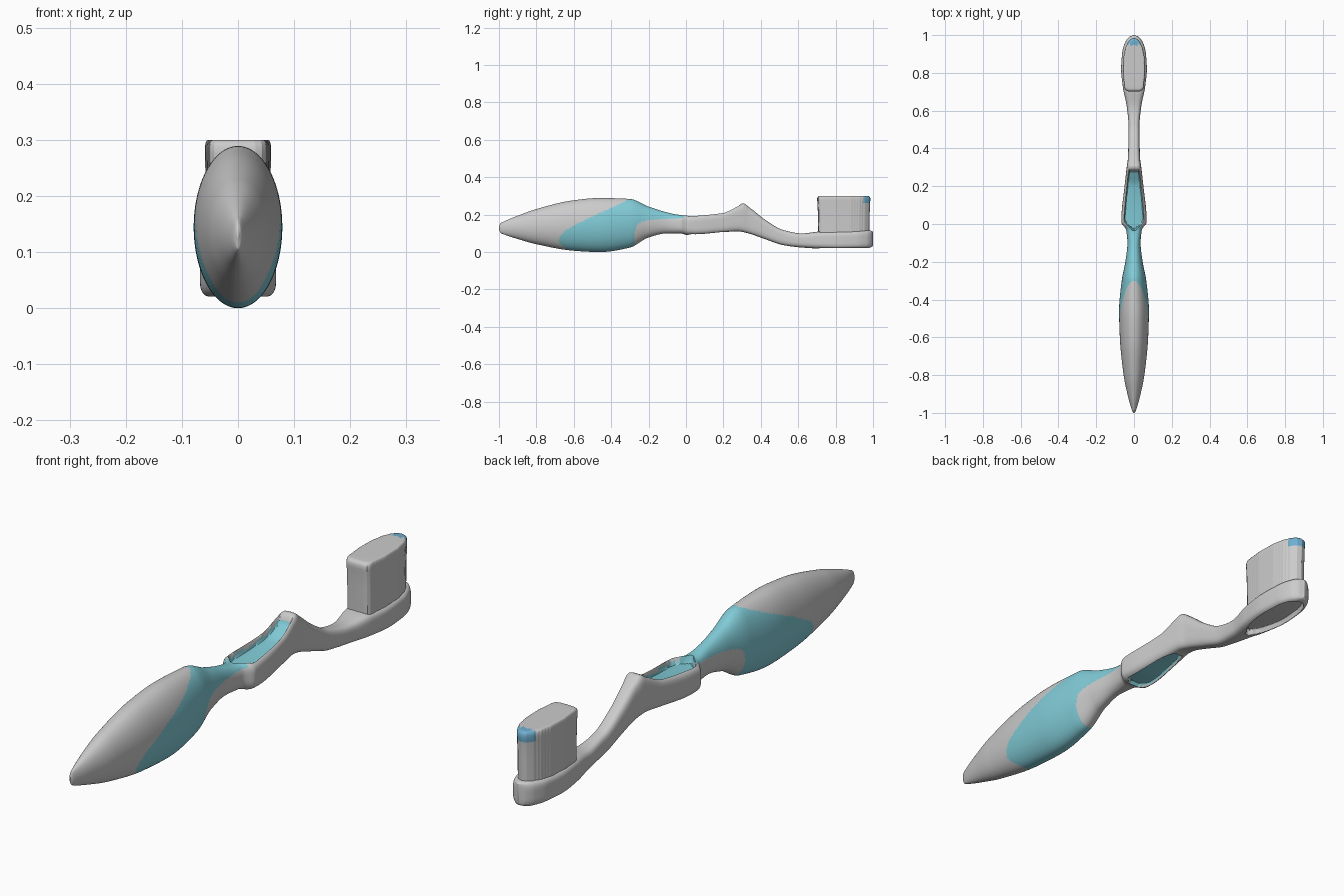
import bpy, bmesh, math

if "Cube" in bpy.data.objects:
    bpy.data.objects.remove(bpy.data.objects["Cube"])


def curve(table, t, col=1):
    """Smooth monotone interpolation of a column of a small table."""
    if t <= table[0][0]:
        return table[0][col]
    if t >= table[-1][0]:
        return table[-1][col]
    i = max(k for k in range(len(table) - 1) if table[k][0] <= t)

    def sec(k):
        return (table[k + 1][col] - table[k][col]) / (table[k + 1][0] - table[k][0])

    def tangent(k):
        if k == 0:
            return sec(0)
        if k == len(table) - 1:
            return sec(k - 1)
        a, b = sec(k - 1), sec(k)
        return 0 if a * b <= 0 else 2 * a * b / (a + b)

    h = table[i + 1][0] - table[i][0]
    s = (t - table[i][0]) / h
    p, q = table[i][col], table[i + 1][col]
    return (p * (1 + 2 * s) * (1 - s) ** 2 + q * s * s * (3 - 2 * s)
            + h * tangent(i) * s * (1 - s) ** 2 - h * tangent(i + 1) * s * s * (1 - s))


def smooth(v):
    v = min(1, max(0, v))
    return v * v * (3 - 2 * v)


def material(name, rgb):
    m = bpy.data.materials.new(name)
    m.diffuse_color = (*rgb, 1)
    m.use_nodes = True
    m.node_tree.nodes["Principled BSDF"].inputs["Base Color"].default_value = m.diffuse_color
    return m


def loft(name, rings, mats, pick, angle):
    """Skin closed rings, cap the ends and choose a material per face."""
    bm = bmesh.new()
    vs = [[bm.verts.new(p) for p in r] for r in rings]
    n = len(rings[0])
    for a, b in zip(vs, vs[1:]):
        for j in range(n):
            k = (j + 1) % n
            bm.faces.new((a[j], a[k], b[k], b[j]))
    bm.faces.new(vs[0])
    bm.faces.new(vs[-1])
    bmesh.ops.recalc_face_normals(bm, faces=bm.faces)
    for f in bm.faces:
        f.material_index = pick(f.calc_center_median(), f.normal)
    me = bpy.data.meshes.new(name)
    bm.to_mesh(me)
    bm.free()
    for m in mats:
        me.materials.append(m)
    ob = bpy.data.objects.new(name, me)
    bpy.context.collection.objects.link(ob)
    bpy.ops.object.select_all(action='DESELECT')
    ob.select_set(True)
    bpy.context.view_layer.objects.active = ob
    bpy.ops.object.shade_smooth_by_angle(angle=math.radians(angle))
    return ob


grey = material("grey_plastic", (0.8, 0.8, 0.8))
teal = material("teal_rubber", (0.22, 0.6, 0.68))
blue = material("blue_tip", (0.16, 0.42, 0.62))

# Body stations: y, top z, bottom z, half width, squareness
BODY = [
    (-1.0, .135, .125, .002, 2), (-.994, .152, .105, .007, 2), (-.97, .165, .093, .016, 2),
    (-.9, .194, .07, .035, 2), (-.8, .23, .042, .055, 2), (-.6, .277, .007, .075, 2),
    (-.46, .289, 0, .079, 2), (-.3, .284, .024, .065, 2), (-.2, .243, .078, .046, 2.1),
    (-.1, .212, .1, .035, 2.3), (-.03, .199, .1, .042, 2.8), (.01, .199, .09, .067, 3.5),
    (.05, .2, .09, .066, 4), (.2, .215, .103, .05, 4), (.28, .25, .11, .041, 4),
    (.305, .26, .107, .038, 4), (.34, .238, .098, .033, 3.5), (.42, .175, .07, .03, 3),
    (.52, .118, .037, .029, 3), (.62, .1, .024, .038, 3.2), (.72, .11, .018, .058, 4),
    (.82, .112, .016, .068, 4.5), (.91, .114, .018, .062, 4.5), (.965, .116, .02, .045, 4),
    (.99, .114, .026, .025, 3.5), (1.0, .108, .034, .004, 3)]

# Recess half widths along y
PAD_TOP = [(-.035, .004), (-.01, .03), (.025, .053), (.05, .052), (.2, .038), (.285, .028)]
PAD_LOW = [(.0, .02), (.03, .05), (.2, .036), (.26, .018)]
HEAD_LOW = [(.66, .006), (.72, .038), (.82, .055), (.9, .05), (.95, .036), (.975, .012)]

# Edges of the rubber cover: rear edge y by z, lower edge z by y
REAR = [(0, -.62), (.06, -.68), (.1, -.66), (.15, -.58), (.2, -.48), (.25, -.37), (.285, -.3)]
LOWER = [(-.275, .1), (-.262, .14), (-.24, .16), (-.18, .173), (-.05, .18), (0, .185)]


def mask(table, x, y):
    if not table[0][0] < y < table[-1][0]:
        return 0
    d = min(curve(table, y) - abs(x), y - table[0][0], table[-1][0] - y)
    return smooth(d / .006)


def body_colour(c, n):
    if c.y > -.04:
        mid = (curve(BODY, c.y, 1) + curve(BODY, c.y, 2)) / 2
        pad = PAD_TOP if c.z > mid else PAD_LOW
        if mask(pad, c.x, c.y) > .5:
            return 1
    if c.y > -.005 or c.y < curve(REAR, c.z):
        return 0
    if c.y < -.275:
        return 1
    return int(c.z > curve(LOWER, c.y))


# Handle, neck and head in one loft, with pressed-in pads
N, M = 440, 112
rings = []
for i in range(N + 1):
    y = -math.cos(math.pi * i / N)
    top, low, w, p = (curve(BODY, y, c) for c in (1, 2, 3, 4))
    ring = []
    for j in range(M):
        a = 2 * math.pi * (j + .5) / M
        c, s = math.cos(a), math.sin(a)
        x = w * math.copysign(abs(c) ** (2 / p), c)
        z = (top + low) / 2 + (top - low) / 2 * math.copysign(abs(s) ** (2 / p), s)
        if s > 0:
            z -= .028 * mask(PAD_TOP, x, y)
        else:
            z += .014 * mask(PAD_LOW, x, y) + .02 * mask(HEAD_LOW, x, y)
        ring.append((x, y, z))
    rings.append(ring)
loft("handle_and_head", rings, [grey, teal], body_colour, 50)

# Bristle block: flat back, rounded front, fluted sides
SIDE = [(.703, .0), (.704, .03), (.709, .043), (.722, .05), (.8, .058), (.88, .056),
        (.93, .046), (.96, .033), (.978, .018), (.984, 0)]
half = []
STEPS = 14
for (y0, x0), (y1, x1) in zip(SIDE, SIDE[1:]):
    for k in range(STEPS):
        t = k / STEPS
        half.append((x0 + (x1 - x0) * t, y0 + (y1 - y0) * t))
half.append((0, SIDE[-1][0]))
outline = half + [(-x, y) for x, y in half[-2:0:-1]]
mid_y = .845
LEVELS = [(.095, .97), (.2, .985), (.262, 1.0), (.275, 1.01), (.288, 1.01), (.295, .985),
          (.299, .95), (.3, .9), (.3, .75), (.3, .45), (.3, .05)]
rings = []
for z, s in LEVELS:
    ring = []
    for x, y in outline:
        flute = 1 + .012 * math.sin(y * 2 * math.pi / .014) * (abs(x) > .03) * (s > .94)
        ring.append((x * s * flute, mid_y + (y - mid_y) * s, z))
    rings.append(ring)
loft("bristles", rings, [grey, blue],
     lambda c, n: int(c.y > .948 and c.z > .262), 50)
